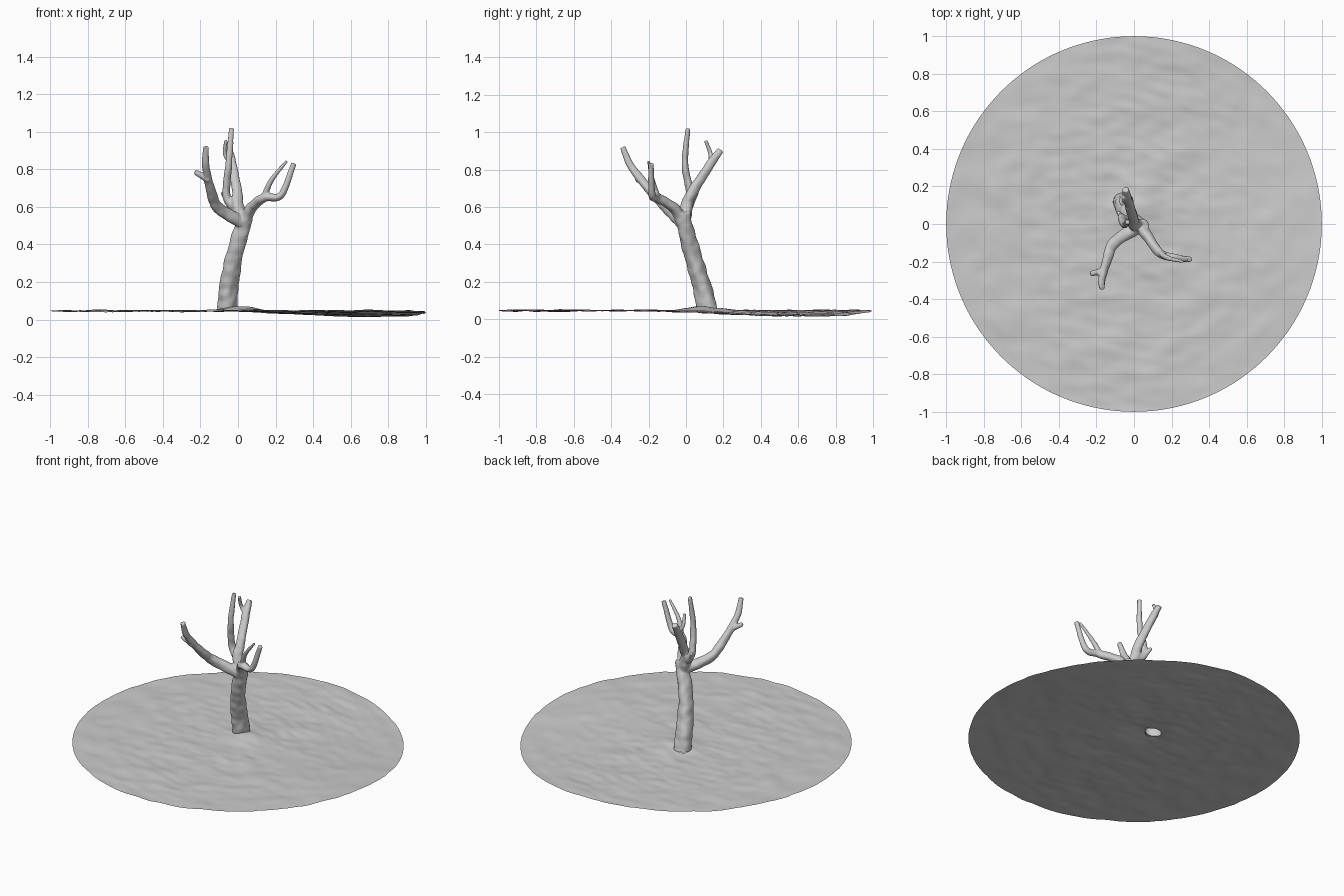
import bpy, bmesh, math
from mathutils import Vector, noise

if "Cube" in bpy.data.objects:
    bpy.data.objects.remove(bpy.data.objects["Cube"])

def new_object(name, bm):
    bmesh.ops.recalc_face_normals(bm, faces=bm.faces)
    me = bpy.data.meshes.new(name)
    bm.to_mesh(me)
    bm.free()
    ob = bpy.data.objects.new(name, me)
    bpy.context.collection.objects.link(ob)
    return ob

def spline(pts, steps=12):
    """Catmull-Rom curve through the points."""
    p = [Vector(q) for q in pts]
    p = [2 * p[0] - p[1]] + p + [2 * p[-1] - p[-2]]
    out = []
    for i in range(1, len(p) - 2):
        a, b, c, d = p[i - 1:i + 3]
        for s in range(steps):
            t = s / steps
            out.append(0.5 * (2 * b + (c - a) * t + (2 * a - 5 * b + 4 * c - d) * t * t
                              + (3 * b - a - 3 * c + d) * t ** 3))
    return out + [p[-2]]

def limb(bm, r_start, r_end, *pts, sides=18):
    """Closed, slightly lumpy, tapering tube swept along a path."""
    path = spline(pts)
    last = len(path) - 1
    rings, u = [], Vector((1, 0, 0))
    for i, c in enumerate(path):
        rad = r_start + (r_end - r_start) * i / last
        tan = (path[min(i + 1, last)] - path[max(i - 1, 0)]).normalized()
        u = (u - tan * u.dot(tan)).normalized()
        v = tan.cross(u)
        ring = []
        for k in range(sides):
            a = 2 * math.pi * k / sides
            d = (u * math.cos(a) + v * math.sin(a)) * rad
            ridge = 1 + 0.06 * math.sin(3 * a + i * 0.1) + 0.14 * noise.noise((c + d) * 22)
            ring.append(bm.verts.new(c + d * ridge))
        rings.append(ring)
    for r0, r1 in zip(rings, rings[1:]):
        for k in range(sides):
            n = (k + 1) % sides
            bm.faces.new((r0[k], r0[n], r1[n], r1[k]))
    bm.faces.new(rings[0][::-1])
    bm.faces.new(rings[-1])

# Tree limbs
bm = bmesh.new()
fork = Vector((0.03, -0.01, 0.51))
# trunk
limb(bm, .055, .037, (-.06, .13, 0), (-.05, .085, .18), (-.02, .035, .34), fork, (.05, -.015, .575))
# left front branch and its stub
limb(bm, .036, .015, fork, (-.105, -.1, .595), (-.14, -.175, .67), (-.17, -.29, .81),
     (-.17, -.338, .92))
limb(bm, .02, .013, (-.155, -.25, .745), (-.23, -.265, .787))
# right branch and its thin upper fork
limb(bm, .034, .014, fork, (.068, -.06, .59), (.14, -.155, .65), (.23, -.18, .665),
     (.297, -.188, .832))
limb(bm, .018, .008, (.135, -.15, .645), (.18, -.18, .745), (.26, -.2, .845))
# rear branch and its twig
limb(bm, .038, .018, fork, (-.005, .005, .61), (-.004, .03, .675), (-.035, .14, .845),
     (-.045, .185, .905))
limb(bm, .014, .010, (-.025, .13, .825), (-.068, .132, .88), (-.065, .105, .955))
# tallest branch
limb(bm, .028, .013, (.01, 0, .58), (-.06, .026, .65), (-.05, -.005, .83), (-.035, .01, 1.02))
# small stub by the rear fork
limb(bm, .016, .010, (-.05, .03, .62), (-.085, .06, .68))

# Fuse the limbs into one skin, open at the foot
tree = new_object("tree", bm)
bpy.context.view_layer.objects.active = tree
tree.select_set(True)
rm = tree.modifiers.new("fuse", 'REMESH')
rm.mode = 'VOXEL'
rm.voxel_size = 0.005
sm = tree.modifiers.new("soften", 'SMOOTH')
sm.iterations = 3
for name in ("fuse", "soften"):
    bpy.ops.object.modifier_apply(modifier=name)
bm = bmesh.new()
bm.from_mesh(tree.data)
bmesh.ops.bisect_plane(bm, geom=bm.verts[:] + bm.edges[:] + bm.faces[:],
                       plane_co=(0, 0, 0.058), plane_no=(0, 0, 1), clear_inner=True)
bm.to_mesh(tree.data)
bm.free()
bpy.ops.object.shade_smooth_by_angle(angle=math.radians(60))

# Ground: thin wrinkled disc with a hole under the trunk
def ease(t):
    t = min(max(t, 0), 1)
    return t * t * (3 - 2 * t)

def height(x, y):
    z = 0.047 - 0.008 * max(0, -y) * max(0, -x)
    z -= 0.031 * ease((x + 0.1) / 0.8) * ease((y + 0.3) / 0.9)
    z += 0.022 * math.exp(-((x - 0.01) ** 2 + (y - 0.09) ** 2) / 0.015)
    z += 0.007 * noise.noise((x * 5, y * 7, 3)) + 0.005 * noise.noise((x * 11 + y * 4, y * 17, 8))
    return max(z, 0.0)

bm = bmesh.new()
seg, count = 144, 80
base = Vector((-0.056, 0.114))
rings = []
for j in range(count + 1):
    t = (j / count) ** 1.15
    ring = []
    for k in range(seg):
        a = 2 * math.pi * k / seg
        d = Vector((math.cos(a), math.sin(a)))
        p = (base + d * 0.047).lerp(d, t)
        ring.append(bm.verts.new((p.x, p.y, height(p.x, p.y))))
    rings.append(ring)
for r0, r1 in zip(rings, rings[1:]):
    for k in range(seg):
        n = (k + 1) % seg
        bm.faces.new((r0[k], r1[k], r1[n], r0[n]))
ground = new_object("ground_disc", bm)
for f in ground.data.polygons:
    f.use_smooth = True
if ground.data.polygons[0].normal.z < 0:
    ground.data.flip_normals()
